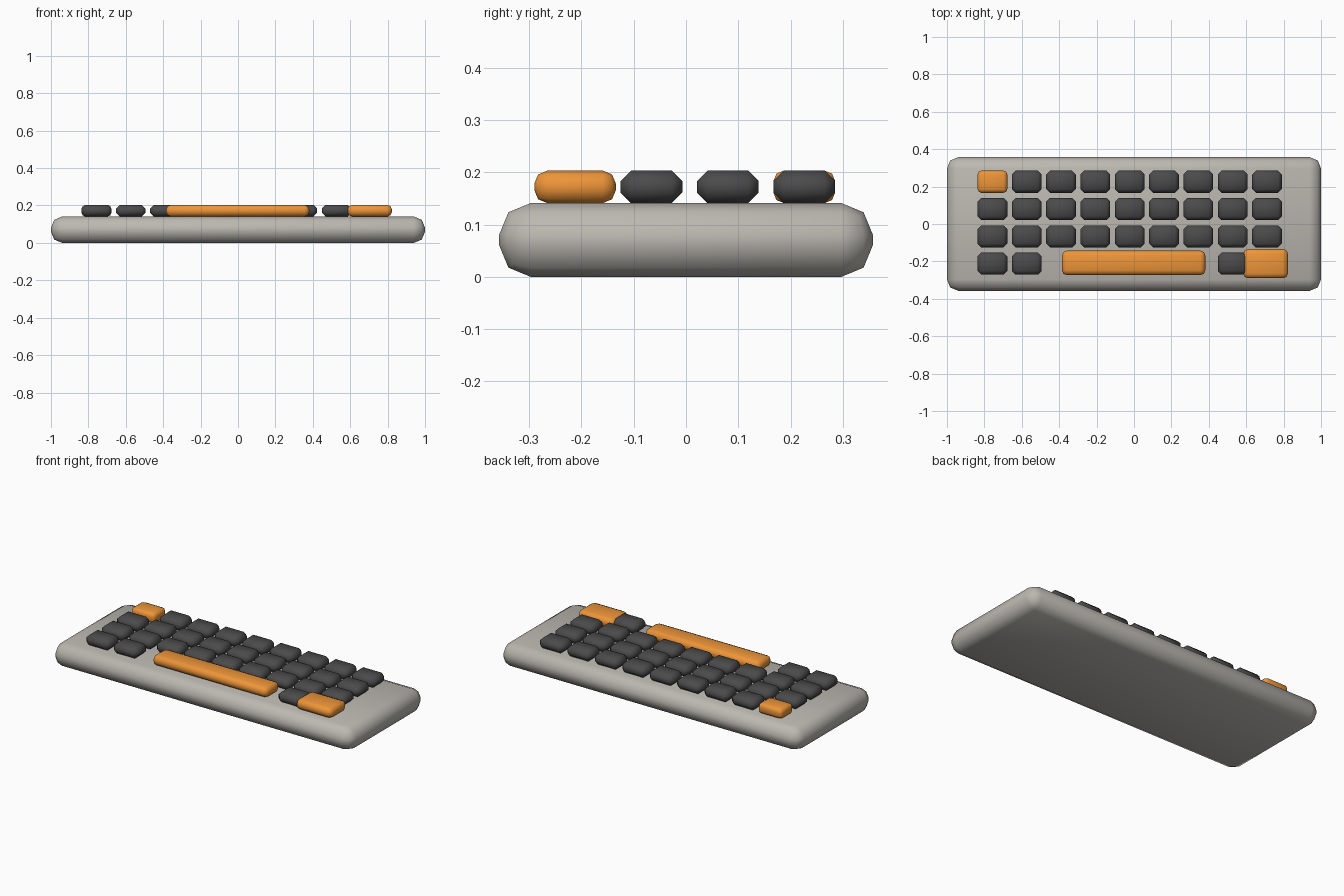
import bpy, bmesh, math

if "Cube" in bpy.data.objects:
    bpy.data.objects.remove(bpy.data.objects["Cube"])


def material(name, rgb):
    m = bpy.data.materials.new(name)
    m.diffuse_color = (*rgb, 1)
    m.use_nodes = True
    m.node_tree.nodes["Principled BSDF"].inputs["Base Color"].default_value = m.diffuse_color
    return m


dark = material("dark_grey", (0.07, 0.07, 0.07))
orange = material("orange", (0.85, 0.30, 0.04))
case_grey = material("warm_grey", (0.50, 0.48, 0.44))


def rounded_box(name, centre, size, bevel, segments, mat):
    bm = bmesh.new()
    bmesh.ops.create_cube(bm, size=1)
    bmesh.ops.scale(bm, vec=size, verts=bm.verts)
    bmesh.ops.bevel(bm, geom=bm.edges[:], offset=bevel, segments=segments,
                    profile=0.5, affect='EDGES')
    mesh = bpy.data.meshes.new(name)
    bm.to_mesh(mesh)
    bm.free()
    mesh.materials.append(mat)
    ob = bpy.data.objects.new(name, mesh)
    ob.location = centre
    bpy.context.collection.objects.link(ob)
    bpy.ops.object.select_all(action='DESELECT')
    ob.select_set(True)
    bpy.context.view_layer.objects.active = ob
    bpy.ops.object.shade_smooth_by_angle(angle=math.radians(50))
    return ob


KEY_Z, KEY_H = 0.172, 0.062
KEY_W, KEY_D = 0.159, 0.118
X0, DX = -0.757, 0.1835
Y0, DY = 0.226, 0.146

# Case
rounded_box("case", (0, 0, 0.0705), (2.0, 0.714, 0.141), 0.06, 2, case_grey)

# Regular keys, with the escape key in the back left corner
for row in range(4):
    columns = range(9) if row < 3 else (0, 1, 7)
    for col in columns:
        centre = (X0 + col * DX, Y0 - row * DY, KEY_Z)
        size = (KEY_W, KEY_D, KEY_H)
        if row == 0 and col == 0:
            rounded_box("escape_key", centre, size, 0.02, 2, orange)
        else:
            rounded_box(f"key_{row}_{col}", centre, size, 0.02, 1, dark)

# Wide accent keys
rounded_box("space_bar", (-0.002, -0.208, KEY_Z), (0.766, 0.13, KEY_H), 0.025, 2, orange)
rounded_box("enter_key", (0.704, -0.212, KEY_Z), (0.238, 0.156, KEY_H), 0.025, 2, orange)
